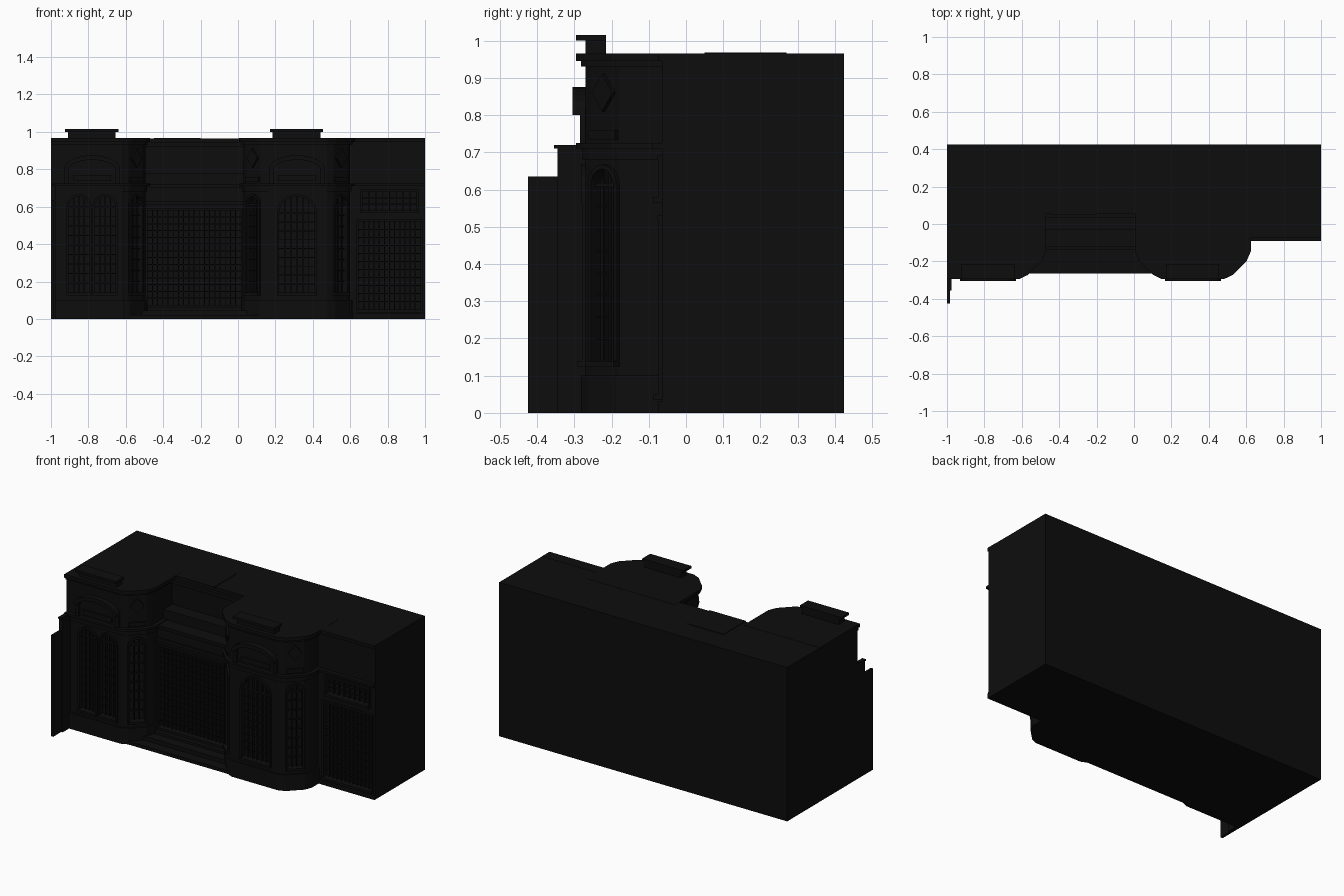
import bpy, bmesh, math
from mathutils import Matrix, Vector

if "Cube" in bpy.data.objects:
    bpy.data.objects.remove(bpy.data.objects["Cube"])

dark = bpy.data.materials.new("dark_stone")
dark.diffuse_color = (0.004, 0.004, 0.004, 1)
dark.use_nodes = True
dark.node_tree.nodes["Principled BSDF"].inputs["Base Color"].default_value = dark.diffuse_color


def make(name, bm, mat=True):
    bmesh.ops.recalc_face_normals(bm, faces=bm.faces[:])
    me = bpy.data.meshes.new(name)
    bm.to_mesh(me)
    bm.free()
    ob = bpy.data.objects.new(name, me)
    bpy.context.collection.objects.link(ob)
    if mat:
        me.materials.append(dark)
    return ob


def add_prism(bm, pts, vec, M=Matrix()):
    """Extrude a closed 3D outline along a vector."""
    vs = [bm.verts.new(M @ Vector(p)) for p in pts]
    f = bm.faces.new(vs)
    r = bmesh.ops.extrude_face_region(bm, geom=[f])
    d = M.to_3x3() @ Vector(vec)
    for v in r["geom"]:
        if isinstance(v, bmesh.types.BMVert):
            v.co += d


def add_box(bm, x0, x1, y0, y1, z0, z1, M=Matrix()):
    add_prism(bm, [(x0, y0, z0), (x1, y0, z0), (x1, y1, z0), (x0, y1, z0)], (0, 0, z1 - z0), M)


def box(name, *d):
    bm = bmesh.new()
    add_box(bm, *d)
    return make(name, bm)


def slab(name, pts, z0, z1):
    bm = bmesh.new()
    add_prism(bm, [(x, y, z0) for x, y in pts], (0, 0, z1 - z0))
    return make(name, bm)


def frame_at(x, y, yaw):
    return Matrix.Translation((x, y, 0)) @ Matrix.Rotation(math.radians(yaw), 4, 'Z')


def arc(hw, zs, rise, n=12):
    """Arch curve from right to left."""
    return [(hw * math.cos(math.pi * i / n), zs + rise * math.sin(math.pi * i / n)) for i in range(n + 1)]


cut = bmesh.new()


def window(name, x, y, yaw, w, z0, z1, cols, rows, arch=False, t=0.005):
    """Niche cutter plus glazing bars, surround, sill and optional arch mould."""
    M = frame_at(x, y, yaw)
    h = w / 2
    rise = min(h, 0.09) if arch else 0
    zs = z1 - rise
    top = arc(h, zs, rise) if arch else [(h, z1), (-h, z1)]
    outline = [(-h, z0), (h, z0)] + top
    add_prism(cut, [(a, -0.03, b) for a, b in outline], (0, 0.055, 0), M)
    bm = bmesh.new()
    for i in range(1, cols):
        a = -h + w * i / cols
        e = zs + rise * math.sqrt(max(0, 1 - (a / h) ** 2))
        add_box(bm, a - t / 2, a + t / 2, 0.008, 0.026, z0, e, M)
    for j in range(1, rows):
        b = z0 + (zs - z0) * j / rows
        add_box(bm, -h, h, 0.01, 0.026, b - t / 2, b + t / 2, M)
    if arch:
        add_box(bm, -h, h, 0.006, 0.026, zs - 0.005, zs + 0.005, M)
    g = 0.012
    for s in (-1, 1):
        add_box(bm, *sorted((s * h, s * (h + g))), -0.01, 0.01, z0, zs, M)
    if arch:
        ring = arc(h + g, zs, rise + g) + arc(h, zs, rise)[::-1]
        add_prism(bm, [(a, -0.012, b) for a, b in ring], (0, 0.02, 0), M)
    else:
        add_box(bm, -h - g, h + g, -0.012, 0.01, z1, z1 + g, M)
    add_box(bm, -h - g, h + g, -0.022, 0.01, z0 - 0.015, z0, M)
    make(name, bm)


def pavilion(c, o, flat_left=False):
    """Plan outline of a corner pavilion grown outwards by o."""
    k = o * 0.7
    right = [(0.285 + o, 0.10), (0.285 + o, -0.14 - o * .2), (0.27 + k, -0.18 - k),
             (0.195 + k, -0.255 - k), (0.16 + o * .2, -0.27 - o)]
    left = [(-1 - c, -0.27 - o), (-1 - c, 0.10)] if flat_left else [(-x, y) for x, y in right[::-1]]
    return [(c + x, y) for x, y in right + left]


# main block, right wing and stepped central recess
walls = [box("main_block", -1, 1, 0.055, 0.425, 0, 0.965),
         box("right_wing", 0.58, 1, -0.065, 0.06, 0, 0.965),
         box("recess_lower_wall", -0.52, 0.05, -0.09, 0.06, 0, 0.70)]
box("recess_cornice", -0.52, 0.05, -0.12, 0.06, 0.70, 0.72)
box("recess_balcony", -0.52, 0.05, -0.03, 0.06, 0.72, 0.78)
box("recess_head_band", -0.52, 0.05, -0.10, 0.0, 0.61, 0.63)
box("recess_top_band", -0.52, 0.05, 0.035, 0.06, 0.92, 0.945)
box("roof_hatch", -0.45, -0.2, 0.05, 0.27, 0.96, 0.968)
for i, (y, z) in enumerate([(-0.265, 0.02), (-0.2, 0.045), (-0.14, 0.06)]):
    box("recess_step_%d" % i, -0.6, 0.12, y, 0, 0, z)

# pavilions with plinth and cornices
for side, c, flat in (("left", -0.78, True), ("right", 0.315, False)):
    walls.append(slab(side + "_pavilion", pavilion(c, 0, flat), 0, 0.965))
    for part, o, z0, z1 in (("plinth", 0.012, 0, 0.10), ("frieze", 0.008, 0.68, 0.71),
                            ("mid_cornice", 0.025, 0.71, 0.725),
                            ("top_mould", 0.012, 0.93, 0.945), ("top_cornice", 0.025, 0.945, 0.966)):
        slab(side + "_" + part, pavilion(c, o, flat), z0, z1)
    # parapet block and cap
    box(side + "_parapet", c - 0.13, c + 0.125, -0.27, -0.215, 0.96, 1.0)
    box(side + "_parapet_cap", c - 0.145, c + 0.14, -0.295, -0.215, 1.0, 1.015)
    # curved hood and panel on the upper front
    bm = bmesh.new()
    hood = arc(0.15, 0.80, 0.075) + arc(0.125, 0.80, 0.05)[::-1]
    add_prism(bm, [(c + a, -0.305, b) for a, b in hood], (0, 0.05, 0))
    for s in (-1, 1):
        add_box(bm, c + s * .138 - .012, c + s * .138 + .012, -0.285, -0.26, 0.725, 0.80)
    add_box(bm, c - 0.10, c + 0.10, -0.282, -0.26, 0.74, 0.77)
    make(side + "_hood", bm)
    # angled corner faces: window, panel and diamond
    for s in ((1,) if flat else (-1, 1)):
        x, y = c + s * 0.2325, -0.2175
        window(side + "_corner_window", x, y, 45 * s, 0.085, 0.14, 0.655, 3, 8, True)
        bm = bmesh.new()
        M = frame_at(x, y, 45 * s)
        add_box(bm, -0.05, 0.05, -0.012, 0.01, 0.735, 0.76, M)
        add_prism(bm, [(0.04, -0.012, 0.86), (0, -0.012, 0.91), (-0.04, -0.012, 0.86), (0, -0.012, 0.81)],
                  (0, 0.02, 0), M)
        make(side + "_corner_ornament", bm)

# front windows
window("right_pavilion_window", 0.315, -0.27, 0, 0.19, 0.14, 0.655, 6, 9, True)
for x in (-0.85, -0.71):
    window("left_pavilion_window", x, -0.27, 0, 0.11, 0.14, 0.655, 4, 9, True)
window("recess_lattice", -0.235, -0.09, 0, 0.50, 0.075, 0.58, 18, 14)
window("wing_lattice", 0.81, -0.065, 0, 0.33, 0.05, 0.52, 12, 11)
window("wing_upper_window", 0.81, -0.065, 0, 0.29, 0.58, 0.68, 8, 3)

# right wing bands
for n, y, z0, z1 in (("plinth", -0.075, 0, 0.03), ("mid_cornice", -0.09, 0.71, 0.725),
                     ("top_band", -0.075, 0.945, 0.966)):
    box("wing_" + n, 0.59, 1, y, 0, z0, z1)

# projecting party wall on the far left
box("party_wall", -1, -0.985, -0.425, -0.2, 0, 0.635)
box("party_pier", -1, -0.975, -0.345, -0.2, 0, 0.71)
box("party_pier_cap", -1, -0.975, -0.355, -0.2, 0.71, 0.72)

# carve the window niches
cutter = make("niche_cutter", cut, False)
cutter.hide_render = True
cutter.hide_viewport = False
cutter.display_type = 'WIRE'
for w in walls[1:]:
    m = w.modifiers.new("niches", 'BOOLEAN')
    m.operation = 'DIFFERENCE'
    m.solver = 'EXACT'
    m.object = cutter
